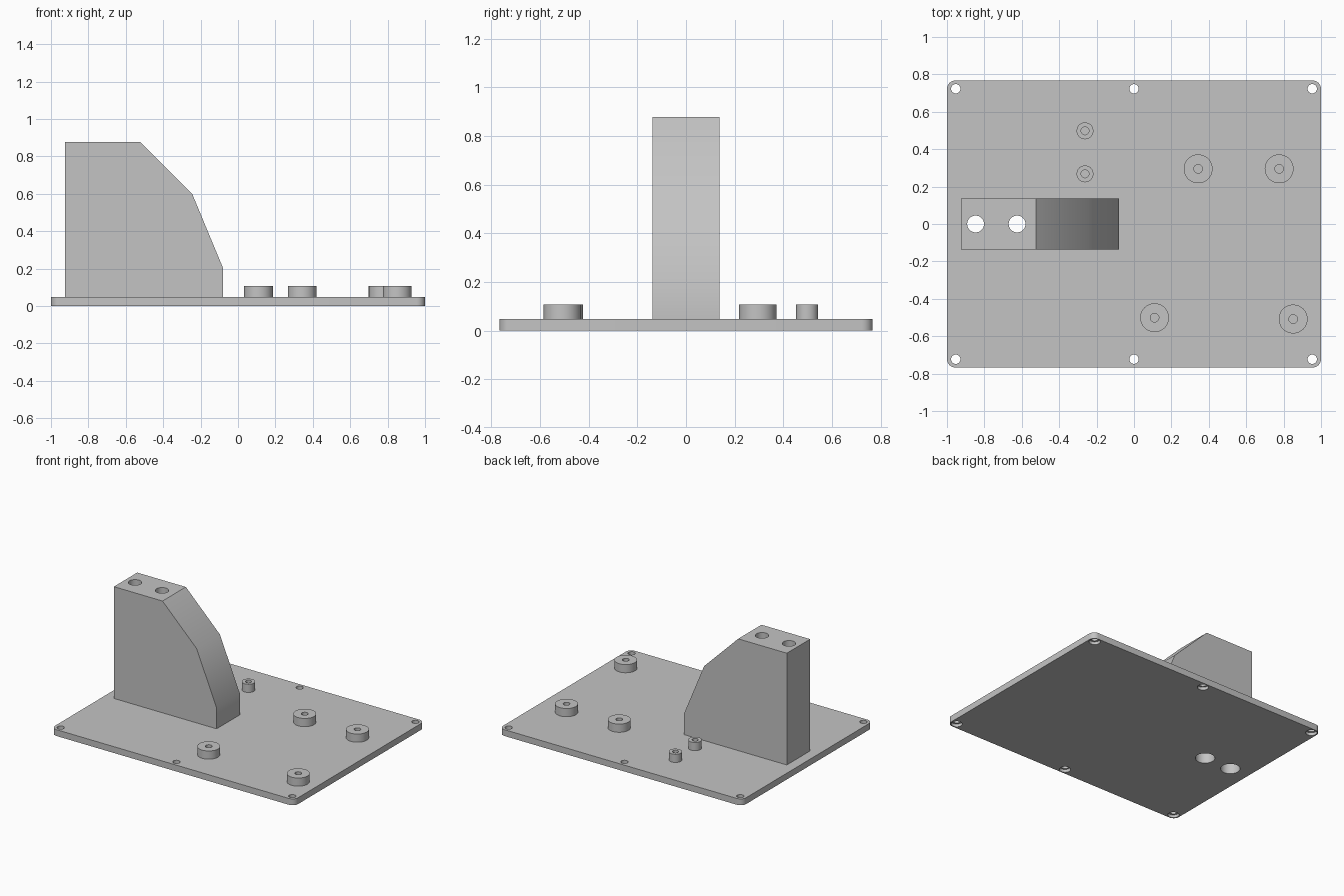
import bpy, bmesh, math
from mathutils import Vector

cube = bpy.data.objects.get("Cube")
if cube:
    bpy.data.objects.remove(cube, do_unlink=True)

PLATE_TOP = 0.047
BOSS_TOP = 0.108
TOWER_TOP = 0.878
HALF_Y = 0.767

grey = bpy.data.materials.new("plain grey")
grey.use_nodes = True
GREY = (0.55, 0.55, 0.55, 1)
grey.diffuse_color = GREY
grey.node_tree.nodes["Principled BSDF"].inputs["Base Color"].default_value = GREY


def finish(name, bm):
    bmesh.ops.recalc_face_normals(bm, faces=bm.faces)
    mesh = bpy.data.meshes.new(name)
    bm.to_mesh(mesh)
    bm.free()
    mesh.materials.append(grey)
    obj = bpy.data.objects.new(name, mesh)
    bpy.context.collection.objects.link(obj)
    return obj


def extrude(name, outline, direction):
    """Prism from a planar outline."""
    bm = bmesh.new()
    face = bm.faces.new([bm.verts.new(p) for p in outline])
    out = bmesh.ops.extrude_face_region(bm, geom=[face], use_keep_orig=True)
    moved = [v for v in out["geom"] if isinstance(v, bmesh.types.BMVert)]
    bmesh.ops.translate(bm, verts=moved, vec=Vector(direction))
    return finish(name, bm)


def revolve(name, profile, x, y, steps=48):
    """Solid turned from (radius, z) points running from bottom to top."""
    bm = bmesh.new()
    rings = []
    for r, z in profile:
        rings.append([bm.verts.new((x + r * math.cos(math.tau * i / steps),
                                    y + r * math.sin(math.tau * i / steps), z))
                      for i in range(steps)])
    for low, high in zip(rings, rings[1:]):
        for i in range(steps):
            j = (i + 1) % steps
            bm.faces.new((low[i], low[j], high[j], high[i]))
    bm.faces.new(rings[0])
    bm.faces.new(rings[-1])
    return finish(name, bm)


def drill(obj, cutter):
    mod = obj.modifiers.new("hole", "BOOLEAN")
    mod.operation = "DIFFERENCE"
    mod.solver = "EXACT"
    mod.object = cutter
    bpy.context.view_layer.objects.active = obj
    bpy.ops.object.modifier_apply(modifier=mod.name)


def smooth(obj):
    bpy.ops.object.select_all(action="DESELECT")
    obj.select_set(True)
    bpy.context.view_layer.objects.active = obj
    bpy.ops.object.shade_smooth_by_angle(angle=math.radians(30))


# Base plate with rounded corners
radius, arc = 0.045, 8
outline = []
for k, (sx, sy) in enumerate([(1, 1), (-1, 1), (-1, -1), (1, -1)]):
    for i in range(arc + 1):
        a = math.pi / 2 * (k + i / arc)
        outline.append((sx * (1 - radius) + radius * math.cos(a),
                        sy * (HALF_Y - radius) + radius * math.sin(a), 0))
plate = extrude("base_plate", outline, (0, 0, PLATE_TOP))

# Upright tower with a sloping side
profile = [(-0.925, PLATE_TOP), (-0.08, PLATE_TOP), (-0.08, 0.203),
           (-0.245, 0.6), (-0.525, TOWER_TOP), (-0.925, TOWER_TOP)]
tower = extrude("tower", [(x, -0.137, z) for x, z in profile], (0, 0.274, 0))

# Stepped screw holes round the plate edge, wider underneath
for x in (-0.953, 0, 0.953):
    for y in (-0.723, 0.723):
        cutter = revolve("screw_cutter", [(0.038, -0.1), (0.038, 0.022),
                                          (0.025, 0.022), (0.025, 0.2)], x, y)
        drill(plate, cutter)
        bpy.data.objects.remove(cutter, do_unlink=True)

# Stepped bolt holes through the tower and plate
for x in (-0.847, -0.625):
    cutter = revolve("bolt_cutter", [(0.066, -0.1), (0.066, 0.6),
                                     (0.045, 0.6), (0.045, 1)], x, 0)
    drill(plate, cutter)
    drill(tower, cutter)
    bpy.data.objects.remove(cutter, do_unlink=True)

smooth(plate)
smooth(tower)

# Round standoffs with blind holes
bosses = [("small_standoff", -0.262, 0.498, 0.045, 0.021),
          ("small_standoff", -0.262, 0.268, 0.045, 0.021),
          ("large_standoff", 0.343, 0.295, 0.077, 0.023),
          ("large_standoff", 0.776, 0.295, 0.077, 0.023),
          ("large_standoff", 0.11, -0.501, 0.077, 0.023),
          ("large_standoff", 0.851, -0.508, 0.077, 0.023)]
for name, x, y, outer, inner in bosses:
    smooth(revolve(name, [(outer, PLATE_TOP - 0.005), (outer, BOSS_TOP),
                          (inner, BOSS_TOP), (inner, PLATE_TOP + 0.002)], x, y))
